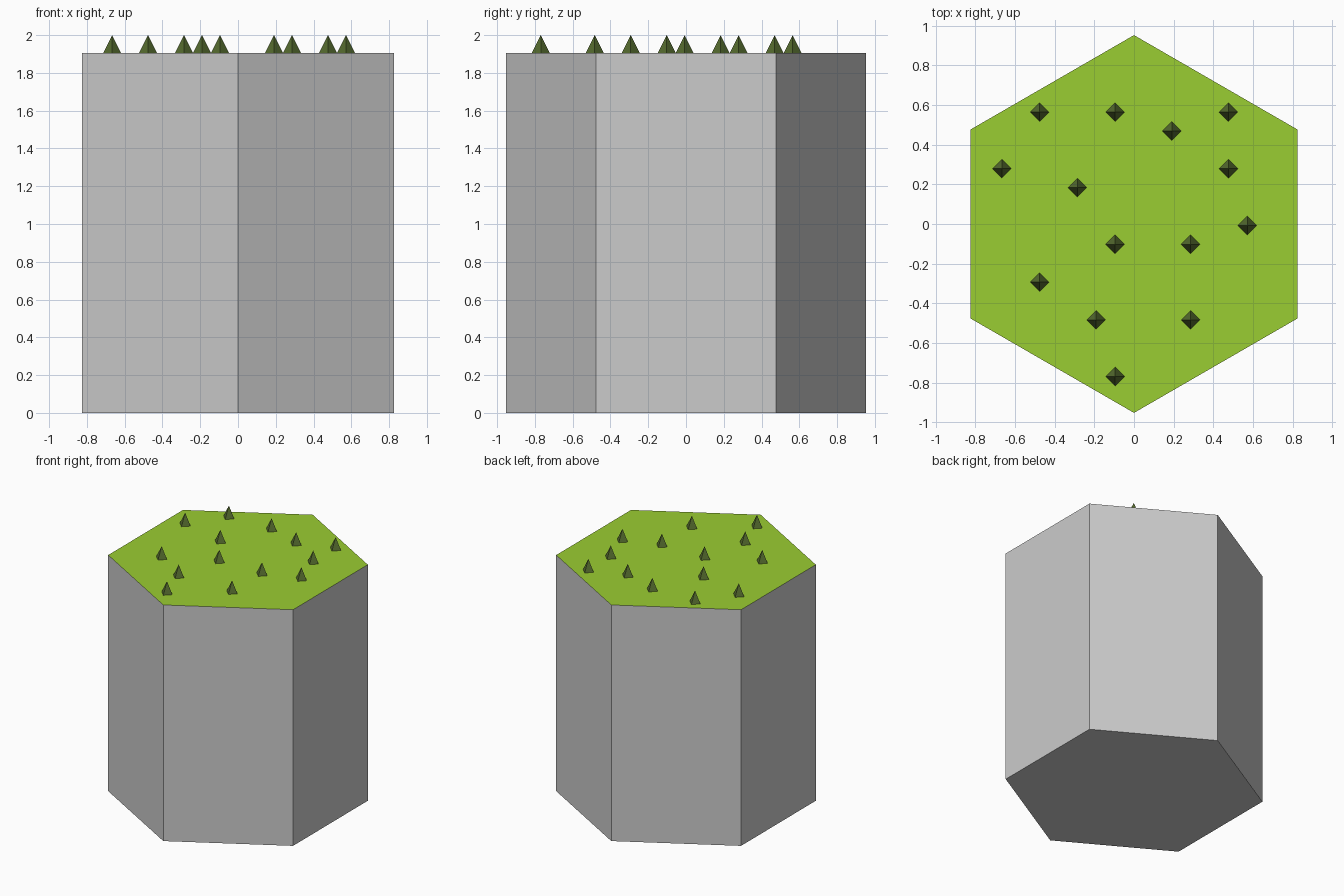
import bpy

if "Cube" in bpy.data.objects:
    bpy.data.objects.remove(bpy.data.objects["Cube"])

U = 2.0 / 21          # grid unit: column is 20 units high, trees 1 unit
TOP = 20 * U


def material(name, color):
    m = bpy.data.materials.new(name)
    m.diffuse_color = color
    m.use_nodes = True
    m.node_tree.nodes["Principled BSDF"].inputs["Base Color"].default_value = m.diffuse_color
    return m


stone = material("stone", (0.8, 0.8, 0.8, 1))
grass = material("grass", (0.323, 0.61, 0.032, 1))
leaf = material("leaf", (0.091, 0.147, 0.028, 1))

# Hexagonal column with a grass top face
bpy.ops.mesh.primitive_cylinder_add(vertices=6, radius=10 * U, depth=TOP,
                                    location=(0, 0, TOP / 2))
column = bpy.context.object
column.name = "hex_column"
column.data.materials.append(stone)
column.data.materials.append(grass)
for face in column.data.polygons:
    if face.normal.z > 0.9:
        face.material_index = 1

# Small four-sided trees, positions in grid units
trees = [(-5, 6), (-1, 6), (2, 5), (5, 6), (-7, 3), (-3, 2), (5, 3),
         (6, 0), (-1, -1), (3, -1), (-5, -3), (-2, -5), (3, -5), (-1, -8)]
for i, (x, y) in enumerate(trees):
    bpy.ops.mesh.primitive_cone_add(vertices=4, radius1=U / 2, depth=U,
                                    location=(x * U, y * U - 0.007, TOP + U / 2))
    tree = bpy.context.object
    tree.name = f"tree_{i + 1}"
    tree.data.materials.append(leaf)
